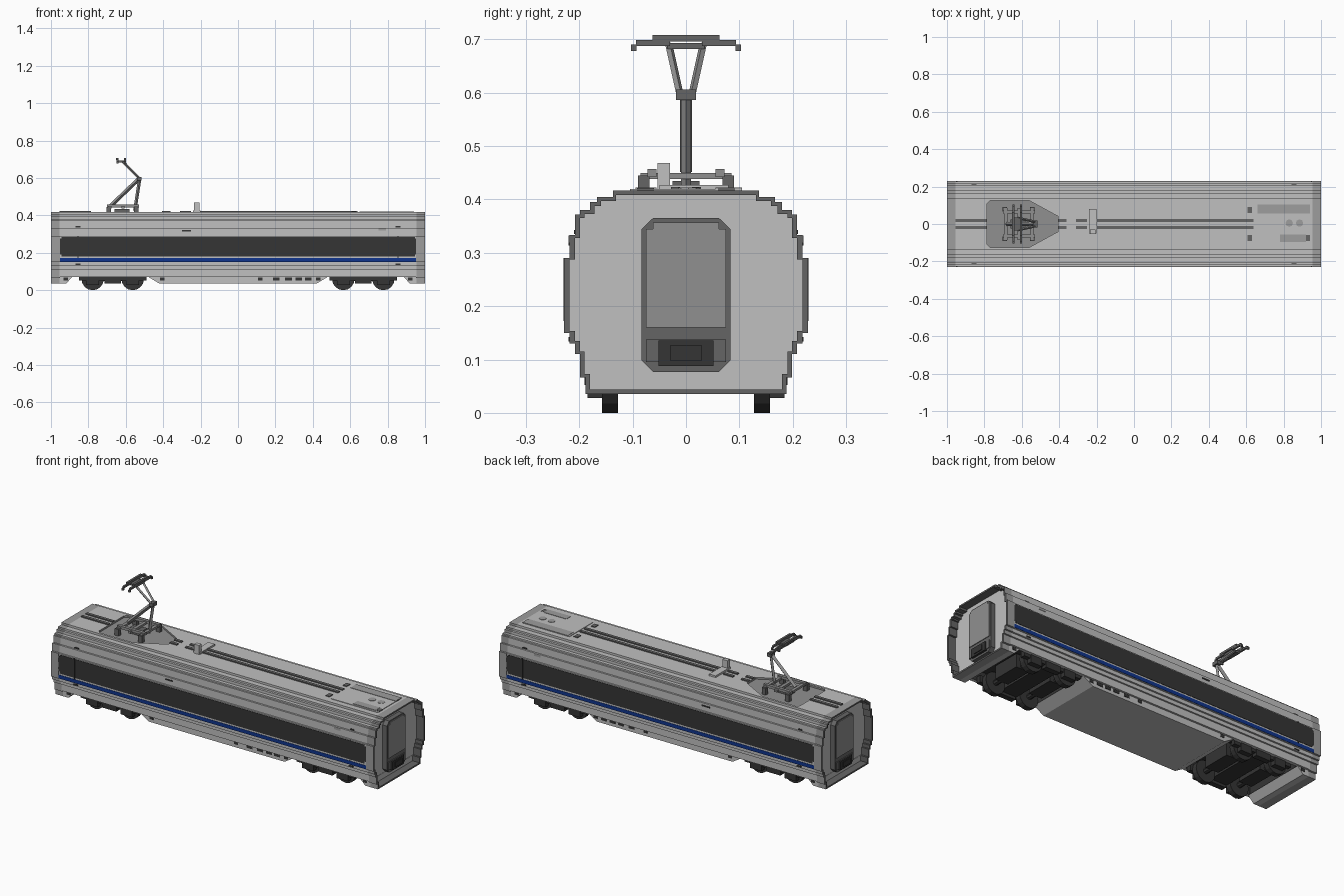
import bpy, bmesh, math
from mathutils import Vector

if "Cube" in bpy.data.objects:
    bpy.data.objects.remove(bpy.data.objects["Cube"], do_unlink=True)


def material(name, r, g, b):
    m = bpy.data.materials.new(name)
    m.use_nodes = True
    m.diffuse_color = (r, g, b, 1)
    m.node_tree.nodes["Principled BSDF"].inputs["Base Color"].default_value = (r, g, b, 1)
    return m


SILVER = material("silver body", 0.53, 0.53, 0.53)
GREY = material("roof grey", 0.34, 0.34, 0.34)
MID = material("mid grey", 0.28, 0.28, 0.28)
STEEL = material("dark steel", 0.13, 0.13, 0.13)
DARK = material("near black", 0.035, 0.035, 0.035)
BLUE = material("blue stripe", 0.005, 0.035, 0.27)


def finish(name, bm, *mats):
    bmesh.ops.recalc_face_normals(bm, faces=bm.faces)
    mesh = bpy.data.meshes.new(name)
    bm.to_mesh(mesh)
    bm.free()
    for m in mats:
        mesh.materials.append(m)
    ob = bpy.data.objects.new(name, mesh)
    bpy.context.collection.objects.link(ob)
    return ob


def box(name, x, y, z, mat):
    """Box from (low, high) pairs."""
    bm = bmesh.new()
    bmesh.ops.create_cube(bm, size=1)
    for v in bm.verts:
        v.co = [r[0] + (c + 0.5) * (r[1] - r[0]) for r, c in zip((x, y, z), v.co)]
    return finish(name, bm, mat)


def prism(name, points, axis, low, high, *mats):
    """Extrude a 2D outline along the x, y or z axis."""
    bm = bmesh.new()
    verts = []
    for p in points:
        co = list(p)
        co.insert(axis, low)
        verts.append(bm.verts.new(co))
    face = bm.faces.new(verts)
    move = Vector((0, 0, 0))
    move[axis] = high - low
    new = bmesh.ops.extrude_face_region(bm, geom=[face])["geom"]
    bmesh.ops.translate(bm, vec=move, verts=[g for g in new if isinstance(g, bmesh.types.BMVert)])
    return finish(name, bm, *mats)


def rod(name, a, b, radius, mat, sides=4):
    """Cylinder or square bar between two points."""
    a, b = Vector(a), Vector(b)
    bm = bmesh.new()
    bmesh.ops.create_cone(bm, cap_ends=True, segments=sides, radius1=radius,
                          radius2=radius, depth=(b - a).length)
    turn = (b - a).to_track_quat("Z", "Y")
    for v in bm.verts:
        v.co = turn @ v.co + (a + b) / 2
    return finish(name, bm, mat)


def stepped(levels, bottom):
    """Closed stepped outline from (half width, top height) levels."""
    half, z = [], bottom
    for w, top in levels:
        half += [(w, z), (w, top)]
        z = top
    return half + [(-w, z) for w, z in reversed(half)]


# Body shell with stepped sides
LEVELS = [(0.199, 0.11), (0.208, 0.13), (0.218, 0.15), (0.227, 0.29), (0.218, 0.333),
          (0.208, 0.372), (0.199, 0.38), (0.18, 0.395), (0.167, 0.405), (0.137, 0.417)]
body = prism("body_shell", stepped(LEVELS, 0.07), 0, -0.955, 0.955, SILVER, DARK, MID)

# Bogie bays and pantograph well are cut out
cutters = [prism("bay_cutter", [(-0.18, 0.05), (0.18, 0.05), (0.18, 0.13), (-0.18, 0.13)],
                 0, s * 0.685 - 0.205, s * 0.685 + 0.205, SILVER, DARK, MID) for s in (-1, 1)]
WELL = [(-0.785, -0.11), (-0.77, -0.125), (-0.56, -0.125), (-0.405, -0.04),
        (-0.405, 0.04), (-0.56, 0.125), (-0.77, 0.125), (-0.785, 0.11)]
cutters.append(prism("well_cutter", WELL, 2, 0.407, 0.45, SILVER, DARK, MID))
for cutter, index in zip(cutters, (1, 1, 2)):
    cutter.hide_render = True
    for f in cutter.data.polygons:
        f.material_index = index
    mod = body.modifiers.new("cut", "BOOLEAN")
    mod.operation, mod.solver, mod.object = "DIFFERENCE", "EXACT", cutter
graph = bpy.context.evaluated_depsgraph_get()
cut_mesh = bpy.data.meshes.new_from_object(body.evaluated_get(graph))
body.modifiers.clear()
body.data = cut_mesh
for cutter in cutters:
    bpy.data.objects.remove(cutter, do_unlink=True)

# Lower skirts
prism("centre_skirt", [(-0.42, 0.035), (0.42, 0.035), (0.48, 0.071), (-0.48, 0.071)],
      1, -0.188, 0.188, SILVER)
for s in (-1, 1):
    prism("end_skirt", [(s * 0.92, 0.035), (s * 0.955, 0.035), (s * 0.955, 0.071), (s * 0.885, 0.071)],
          1, -0.188, 0.188, SILVER)

# Hollow end rims, gangway doors and couplers
outer = stepped([(0.188, 0.066)] + LEVELS[:3] + [(0.229, 0.29)] + LEVELS[4:], 0.035)
inner = [(y * 0.955, 0.227 + (z - 0.227) * 0.955) for y, z in outer]
for s in (-1, 1):
    bm = bmesh.new()
    loops = [[bm.verts.new((s * x, *p)) for p in ring]
             for x, ring in ((0.953, outer), (1.0, outer), (1.0, inner), (0.953, inner))]
    for k in range(4):
        a, b = loops[k], loops[(k + 1) % 4]
        for i in range(len(a)):
            j = (i + 1) % len(a)
            bm.faces.new((a[i], a[j], b[j], b[i])).material_index = 0 if k == 0 else 1
    finish("end_rim", bm, GREY, STEEL)

    def end_box(name, x0, x1, half, z, mat):
        return box(name, sorted((s * x0, s * x1)), (-half, half), z, mat)

    end_box("end_floor", 0.95, 0.957, 0.18, (0.04, 0.075), SILVER)
    prism("gangway_frame", [(-0.062, 0.077), (0.062, 0.077), (0.083, 0.098), (0.083, 0.345),
          (0.062, 0.365), (-0.062, 0.365), (-0.083, 0.345), (-0.083, 0.098)],
          0, s * 0.95, s * 0.982, STEEL)
    end_box("gangway_door", 0.95, 0.986, 0.075, (0.16, 0.345), MID)
    end_box("gangway_door_top", 0.95, 0.986, 0.062, (0.34, 0.357), MID)
    end_box("coupler_plate", 0.95, 0.986, 0.075, (0.095, 0.138), STEEL)
    end_box("coupler", 0.95, 0.994, 0.052, (0.088, 0.136), DARK)
    end_box("coupler_head", 0.95, 0.998, 0.03, (0.098, 0.126), DARK)

# Side windows, stripe, vents and small fittings on both sides
for s in (-1, 1):
    def plate(name, x, face, z, mat, thick=0.002):
        return box(name, x, sorted((s * (face - 0.004), s * (face + thick))), z, mat)

    plate("window_band", (-0.955, 0.955), 0.227, (0.192, 0.276), DARK)
    plate("window_band_edge", (-0.945, 0.945), 0.227, (0.18, 0.285), DARK)
    plate("blue_stripe", (-0.955, 0.955), 0.227, (0.151, 0.171), BLUE)
    for x in (-0.92, -0.405, 0.12, 0.205, 0.27, 0.325, 0.375, 0.43, 0.92):
        w = 0.018 if 0.2 < x < 0.4 else 0.012
        plate("skirt_vent", (x - w, x + w), 0.188, (0.052, 0.068), DARK)
    plate("destination_display", (-0.3, -0.25), 0.218, (0.314, 0.322), DARK)
    plate("side_badge_plate", (0.75, 0.79), 0.218, (0.318, 0.332), GREY)
    for x in (-0.855, 0.855):
        plate("door_seam", (x - 0.003, x + 0.003), 0.227, (0.172, 0.29), DARK, 0.003)
        plate("door_lamp", (x - 0.014, x + 0.014), 0.208, (0.335, 0.343), DARK)
        plate("door_step", (x - 0.014, x + 0.014), 0.218, (0.134, 0.142), DARK)

# Bogies
for c in (-0.67, 0.67):
    box("bogie_beam", (c - 0.05, c + 0.05), (-0.16, 0.16), (0.05, 0.11), DARK)
    for s in (-1, 1):
        def side(lo, hi):
            return sorted((s * lo, s * hi))
        box("bogie_side_frame", (c - 0.18, c + 0.18), side(0.155, 0.18), (0.052, 0.09), DARK)
        box("bogie_damper", (c - 0.045, c + 0.045), side(0.155, 0.185), (0.035, 0.09), DARK)
        for d in (-0.107, 0.107):
            rod("wheel", (c + d, s * 0.127, 0.06), (c + d, s * 0.157, 0.06), 0.06, DARK, 16)
            box("axle_box", (c + d - 0.035, c + d + 0.035), side(0.15, 0.185), (0.028, 0.085), DARK)
    for d in (-0.107, 0.107):
        rod("axle", (c + d, -0.13, 0.06), (c + d, 0.13, 0.06), 0.015, DARK, 8)
        box("traction_motor", (c + d - 0.04, c + d + 0.04), (-0.08, 0.08), (0.045, 0.12), DARK)

# Roof cables, antenna and air conditioning
for s in (-1, 1):
    for x in ((-0.955, -0.785), (-0.405, -0.36), (-0.31, -0.25), (-0.2, 0.64)):
        box("roof_cable", x, sorted((s * 0.011, s * 0.028)), (0.414, 0.423), STEEL)
    for x in (0.62, 0.93):
        box("roof_grille", (x - 0.012, x + 0.012), sorted((s * 0.06, s * 0.092)), (0.414, 0.421), STEEL)
box("antenna_base", (-0.24, -0.2), (-0.05, 0.08), (0.414, 0.427), SILVER)
box("antenna", (-0.235, -0.205), (-0.053, -0.03), (0.415, 0.468), SILVER)
box("cooling_unit", (0.65, 0.94), (-0.105, 0.105), (0.414, 0.42), SILVER)
box("cooling_panel_left", (0.66, 0.94), (0.055, 0.105), (0.415, 0.422), GREY)
box("cooling_panel_right", (0.78, 0.92), (-0.095, -0.055), (0.415, 0.422), GREY)
for x in (0.83, 0.885):
    rod("cooling_fan", (x, 0.005, 0.415), (x, 0.005, 0.422), 0.02, GREY, 8)

# Pantograph base frame and insulators
for s in (-1, 1):
    box("base_rail", (-0.7, -0.53), sorted((s * 0.055, s * 0.072)), (0.442, 0.457), MID)
    for x in (-0.69, -0.545):
        box("insulator", (x - 0.012, x + 0.012), sorted((s * 0.068, s * 0.09)), (0.405, 0.445), STEEL)
for x in (-0.685, -0.615, -0.545):
    box("base_cross_bar", (x - 0.009, x + 0.009), (-0.085, 0.085), (0.438, 0.45), MID)
box("base_drive", (-0.66, -0.58), (-0.025, 0.025), (0.407, 0.435), STEEL)

# Pantograph arms
rod("lower_arm", (-0.68, 0, 0.452), (-0.527, 0, 0.598), 0.011, MID)
rod("guide_rod", (-0.552, 0, 0.425), (-0.525, 0, 0.598), 0.009, MID)
box("knee_joint", (-0.54, -0.515), (-0.019, 0.019), (0.586, 0.606), STEEL)
for s in (-1, 1):
    rod("upper_arm", (-0.53, s * 0.012, 0.6), (-0.618, s * 0.032, 0.69), 0.007, MID)

# Pantograph head with two collector strips and drooping horns
box("head_bar", (-0.645, -0.602), (-0.035, 0.035), (0.682, 0.693), STEEL)
for x in (-0.645, -0.604):
    box("collector_strip", (x - 0.006, x + 0.006), (-0.063, 0.063), (0.696, 0.708), STEEL)
    for s in (-1, 1):
        box("collector_arm", (x - 0.005, x + 0.005), sorted((s * 0.03, s * 0.094)), (0.688, 0.699), STEEL)
        box("collector_horn", (x - 0.005, x + 0.005), sorted((s * 0.093, s * 0.103)), (0.678, 0.69), STEEL)
